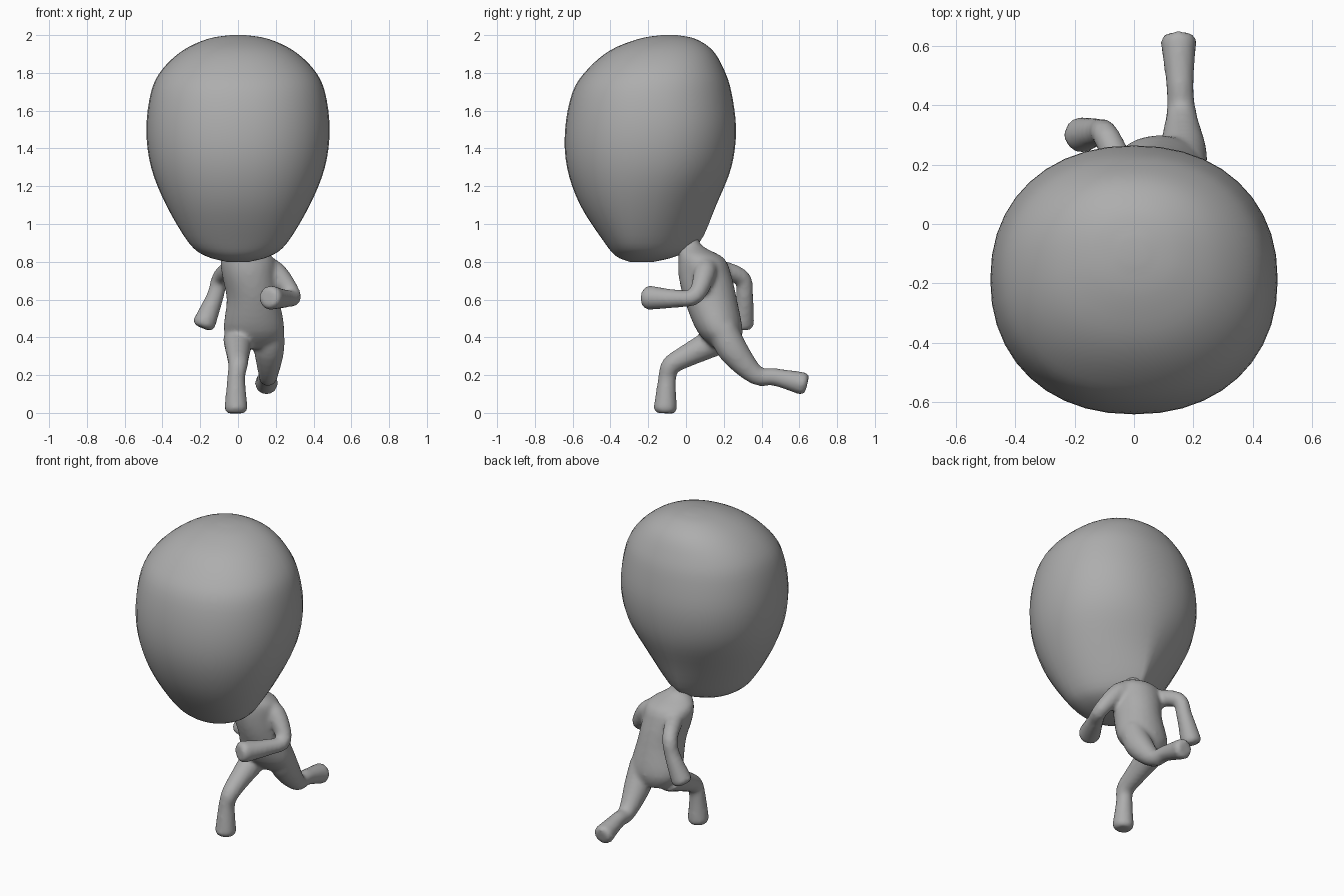
import bpy
import bmesh
from math import sin, cos, tau, copysign
from mathutils import Vector, Quaternion

cube = bpy.data.objects.get("Cube")
if cube:
    bpy.data.objects.remove(cube, do_unlink=True)

grey = bpy.data.materials.new("plain grey")
grey.use_nodes = True
colour = (0.42, 0.42, 0.42, 1)
grey.diffuse_color = colour
grey.node_tree.nodes["Principled BSDF"].inputs["Base Color"].default_value = colour


def spline(points, steps=4):
    """Smooth curve through tuples of any length."""
    points = [Vector(p) for p in points]
    padded = [points[0], *points, points[-1]]
    curve = []
    for before, start, end, after in zip(padded, padded[1:], padded[2:], padded[3:]):
        leave, arrive = (end - before) / 2, (after - start) / 2
        for step in range(steps):
            t = step / steps
            ease = t * t * (3 - 2 * t)
            curve.append(start.lerp(end, ease) + leave * t * (1 - t) ** 2
                         - arrive * t * t * (1 - t))
    curve.append(points[-1])
    return curve


def circle(sides):
    """Cosine and sine pairs around a unit circle."""
    return [(cos(tau * k / sides), sin(tau * k / sides)) for k in range(sides)]


def skin_rings(bm, rings):
    """Bridge rings of points and close both ends."""
    loops = [[bm.verts.new(p) for p in ring] for ring in rings]
    faces = [bm.faces.new(loops[0]), bm.faces.new(loops[-1])]
    for lower, upper in zip(loops, loops[1:]):
        for i in range(len(lower)):
            faces.append(bm.faces.new((lower[i - 1], lower[i], upper[i], upper[i - 1])))
    bmesh.ops.recalc_face_normals(bm, faces=faces)


def limb(bm, path):
    """Round tube through (x, y, z, radius) points with a rounded tip."""
    curve = spline(path)
    centres = [p.to_3d() for p in curve]
    radii = [p.w for p in curve]
    outward = (centres[-1] - centres[-2]).normalized()
    centres.append(centres[-1] + outward * radii[-1] * 0.35)
    radii.append(radii[-1] * 0.75)
    turn, old, rings = Quaternion(), Vector((0, 0, 1)), []
    last = len(centres) - 1
    for i, (centre, radius) in enumerate(zip(centres, radii)):
        tangent = (centres[min(i + 1, last)] - centres[max(i - 1, 0)]).normalized()
        turn = old.rotation_difference(tangent) @ turn
        old = tangent
        rings.append([centre + turn @ Vector((c, s, 0)) * radius for c, s in circle(16)])
    skin_rings(bm, rings)


def make_object(name, bm):
    """Turn the bmesh into a smooth grey object."""
    mesh = bpy.data.meshes.new(name)
    bm.to_mesh(mesh)
    bm.free()
    for poly in mesh.polygons:
        poly.use_smooth = True
    mesh.materials.append(grey)
    obj = bpy.data.objects.new(name, mesh)
    bpy.context.collection.objects.link(obj)
    return obj


def boxy(value):
    """Push a sine or cosine outward for a slightly squared circle."""
    return copysign(abs(value) ** 0.92, value)


def head_slice(z, width, front, back, pinch):
    """Level outline that narrows behind where pinch is above one."""
    middle = (front + back) / 2 - (pinch - 1) * 0.09
    ring = []
    for c, s in circle(40):
        c, s = boxy(c), boxy(s)
        reach = back - middle if s > 0 else middle - front
        taper = abs(c) ** (pinch - 1) if s > 0 else 1
        ring.append(Vector((width * c * taper, middle + reach * s, z)))
    return ring


# Head: height, half width, front, back, pinch
bm = bmesh.new()
skin_rings(bm, [head_slice(*p) for p in spline([
    (0.8, 0.06, -0.3, -0.17, 1),
    (0.83, 0.17, -0.37, -0.05, 1.2),
    (0.9, 0.26, -0.43, 0.07, 1.8),
    (1.1, 0.38, -0.56, 0.16, 1.4),
    (1.3, 0.46, -0.63, 0.24, 1.1),
    (1.5, 0.485, -0.64, 0.265, 1),
    (1.7, 0.46, -0.6, 0.24, 1),
    (1.82, 0.4, -0.52, 0.2, 1),
    (1.92, 0.29, -0.4, 0.14, 1),
    (1.98, 0.16, -0.25, 0.05, 1),
    (2, 0.04, -0.13, -0.05, 1),
])])
make_object("head", bm)

# Torso and neck: centre, half width, half depth of level ellipses
bm = bmesh.new()
torso = spline([
    (0.01, 0, 0.98, 0.05, 0.06),
    (0.03, 0.02, 0.89, 0.065, 0.06),
    (0.05, 0.08, 0.82, 0.14, 0.12),
    (0.06, 0.1, 0.73, 0.145, 0.14),
    (0.08, 0.13, 0.6, 0.14, 0.14),
    (0.085, 0.18, 0.43, 0.16, 0.12),
    (0.09, 0.21, 0.34, 0.1, 0.06),
])
skin_rings(bm, [[Vector((x + wide * c, y + deep * s, z)) for c, s in circle(24)]
                for x, y, z, wide, deep in torso])

# Left arm swings forward
limb(bm, [(0.11, 0.1, 0.78, 0.06), (0.2, 0.1, 0.74, 0.06), (0.29, 0.05, 0.62, 0.045),
          (0.25, -0.05, 0.605, 0.048), (0.17, -0.2, 0.61, 0.066)])
# Right arm swings back
limb(bm, [(-0.02, 0.13, 0.77, 0.055), (-0.09, 0.29, 0.72, 0.046),
          (-0.12, 0.31, 0.62, 0.046), (-0.18, 0.3, 0.47, 0.062)])
# Left leg trails behind
limb(bm, [(0.165, 0.19, 0.45, 0.08), (0.165, 0.25, 0.33, 0.08), (0.16, 0.37, 0.2, 0.052),
          (0.155, 0.47, 0.19, 0.047), (0.15, 0.62, 0.155, 0.062)])
# Right leg stands in front
limb(bm, [(0, 0.18, 0.39, 0.08), (0, 0, 0.3, 0.06), (0, -0.08, 0.25, 0.052),
          (-0.01, -0.1, 0.18, 0.048), (-0.01, -0.11, 0.02, 0.063)])

# Fuse the limbs and torso into one soft skin
body = make_object("body", bm)
fuse = body.modifiers.new("fuse", "REMESH")
fuse.mode = "VOXEL"
fuse.voxel_size = 0.013
fuse.use_smooth_shade = True
soften = body.modifiers.new("soften", "SMOOTH")
soften.factor = 0.5
soften.iterations = 6
